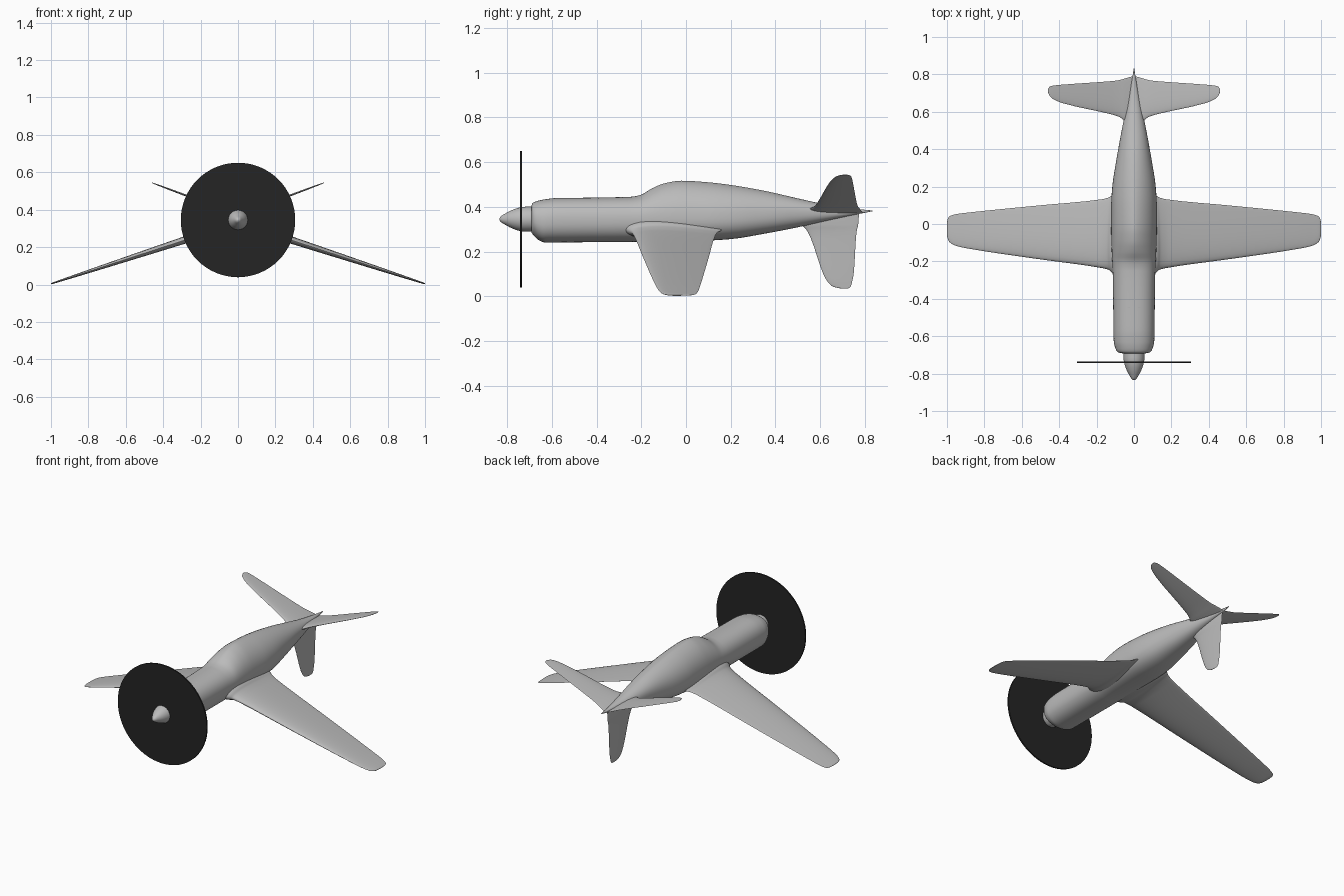
import bpy, bmesh, math
from mathutils import Vector

if "Cube" in bpy.data.objects:
    bpy.data.objects.remove(bpy.data.objects["Cube"])


def material(name, v):
    m = bpy.data.materials.new(name)
    m.diffuse_color = (v, v, v, 1)
    m.use_nodes = True
    m.node_tree.nodes["Principled BSDF"].inputs["Base Color"].default_value = m.diffuse_color
    return m


GREY = material("light_grey", 0.5)
BLACK = material("near_black", 0.018)


def make_loft(name, rings, mat, mirror=False, angle=40):
    """Skin closed rings of equal length and cap both ends."""
    bm = bmesh.new()
    vs = [[bm.verts.new(p) for p in ring] for ring in rings]
    n = len(vs[0])
    for a, b in zip(vs, vs[1:]):
        for i in range(n):
            j = (i + 1) % n
            bm.faces.new((a[i], a[j], b[j], b[i]))
    bm.faces.new(vs[0])
    bm.faces.new(vs[-1])
    bmesh.ops.recalc_face_normals(bm, faces=bm.faces)
    me = bpy.data.meshes.new(name)
    bm.to_mesh(me)
    bm.free()
    for p in me.polygons:
        p.use_smooth = True
    me.set_sharp_from_angle(angle=math.radians(angle))
    me.materials.append(mat)
    ob = bpy.data.objects.new(name, me)
    bpy.context.collection.objects.link(ob)
    if mirror:
        ob.modifiers.new("mirror", "MIRROR").use_mirror_merge = False
    return ob


def smooth_rows(rows, steps):
    """Cubic interpolation of the rows along their first column, without overshoot."""
    def slope(i, k):
        if i in (0, len(rows) - 1):
            a, b = (rows[0], rows[1]) if i == 0 else (rows[-2], rows[-1])
            return (b[k] - a[k]) / (b[0] - a[0])
        p, q, r = rows[i - 1:i + 2]
        d0, d1 = (q[k] - p[k]) / (q[0] - p[0]), (r[k] - q[k]) / (r[0] - q[0])
        return 0 if d0 * d1 <= 0 else 2 * d0 * d1 / (d0 + d1)
    out = []
    for i in range(len(rows) - 1):
        a, b = rows[i], rows[i + 1]
        h = b[0] - a[0]
        for s in range(steps):
            t = s / steps
            row = [a[0] + h * t]
            for k in range(1, len(a)):
                row.append((2*t**3 - 3*t*t + 1) * a[k] + (t**3 - 2*t*t + t) * h * slope(i, k)
                           + (3*t*t - 2*t**3) * b[k] + (t**3 - t*t) * h * slope(i + 1, k))
            out.append(row)
    return out + [list(rows[-1])]


# Fuselage with blended canopy: y, top, bottom, half width, upper-section power
BODY = [
    (-0.692, .405, .285, .060, .90), (-0.685, .418, .277, .088, .90),
    (-0.66, .428, .252, .101, .88), (-0.63, .434, .241, .108, .86),
    (-0.57, .440, .241, .110, .86), (-0.45, .441, .242, .111, .86),
    (-0.25, .445, .243, .114, .90), (-0.205, .453, .245, .116, 1.0),
    (-0.15, .484, .247, .119, 1.2), (-0.09, .507, .248, .121, 1.3),
    (-0.02, .517, .249, .122, 1.32), (0.1, .510, .250, .122, 1.3),
    (0.2, .498, .256, .116, 1.25), (0.35, .472, .280, .093, 1.15),
    (0.5, .438, .309, .066, 1.05), (0.65, .406, .342, .036, 1.0),
    (0.76, .391, .366, .013, 1.0), (0.833, .384, .380, .001, 1.0)]


def body_ring(y, top, bot, w, p, n=48):
    mid = bot + (min(top, .445) - bot) * 0.5
    ring = []
    for i in range(n):
        a = 2 * math.pi * i / n
        c, s = math.cos(a), math.sin(a)
        e = p if s > 0 else .86
        x = math.copysign(w * abs(c) ** e, c)
        z = mid + (top - mid) * s ** .9 if s > 0 else mid - (mid - bot) * (-s) ** .86
        ring.append((x, y, z))
    return ring


make_loft("fuselage", [body_ring(*r) for r in smooth_rows(BODY, 4)], GREY)


# Turned parts around the propeller axis: list of (y, radius)
def turned(name, profile, mat, n=48, angle=40):
    make_loft(name, [[(r * math.cos(2 * math.pi * i / n), y, .345 + r * math.sin(2 * math.pi * i / n))
                      for i in range(n)] for y, r in profile], mat, angle=angle)


turned("spinner", smooth_rows([(-.835, .003), (-.829, .012), (-.81, .024), (-.78, .040),
                               (-.745, .052), (-.715, .056), (-.68, .056)], 3), GREY)
turned("propeller_disc", [(-.743, .303), (-.743, .306), (-.734, .306), (-.734, .303)], BLACK, 64)


# Wings and tail: lofted aerofoils, rows of (span, leading y, trailing y, thickness)
def aerofoil_surface(name, rows, start, direction, mirror, steps=4):
    d = Vector(direction)
    normal = Vector((-d.z, 0, d.x)).normalized()
    n, rings = 16, []
    for s, le, te, t in smooth_rows(rows, steps):
        ring = []
        for i in range(2 * n):
            a = math.pi * i / n
            u = (1 - math.cos(a)) / 2
            h = 1.3 * t * math.sin(a) * (1 - .72 * u)
            ring.append(Vector(start) + d * s + Vector((0, le + (te - le) * u, 0)) + normal * h / 2)
        rings.append(ring)
    make_loft(name, rings, GREY, mirror, 60)


aerofoil_surface("main_wing", [
    (.08, -.285, .175, .10), (.115, -.262, .155, .082), (.135, -.245, .142, .062),
    (.18, -.234, .131, .048), (.5, -.189, .100, .033), (.87, -.134, .063, .016),
    (.95, -.117, .053, .011), (.985, -.098, .042, .009), (.997, -.075, .025, .006),
    (1.0, -.05, .0, .003)],
    (0, 0, .331), (1, 0, -.327), True)

aerofoil_surface("tailplane", [
    (.005, .53, .79, .024), (.05, .553, .778, .022), (.08, .573, .769, .018),
    (.12, .586, .764, .015), (.37, .643, .746, .009), (.425, .664, .741, .007),
    (.45, .683, .735, .005), (.46, .705, .722, .002)],
    (0, 0, .372), (1, 0, .374), True)

aerofoil_surface("lower_fin", [
    (.01, .50, .775, .03), (.08, .52, .770, .026), (.105, .540, .764, .02),
    (.14, .558, .760, .016), (.29, .610, .751, .011), (.33, .630, .744, .009),
    (.353, .652, .738, .006), (.363, .68, .73, .004), (.365, .695, .722, .002)],
    (0, 0, .40), (0, 0, -1), False)


# Small curved lips on top of the cowling
def lip(name, side):
    rings = []
    for k in range(9):
        t = k / 8
        x = side * (.02 + .03 * t)
        y = -.447 + .012 * t * t
        r = .003 * math.sin(math.pi * (.1 + .8 * t))
        z = .439 - .008 * t
        rings.append([(x, y + 2 * r * math.cos(a * math.pi / 4), z + r * math.sin(a * math.pi / 4))
                      for a in range(8)])
    make_loft(name, rings, GREY)


lip("cowling_lip_left", -1)
lip("cowling_lip_right", 1)
